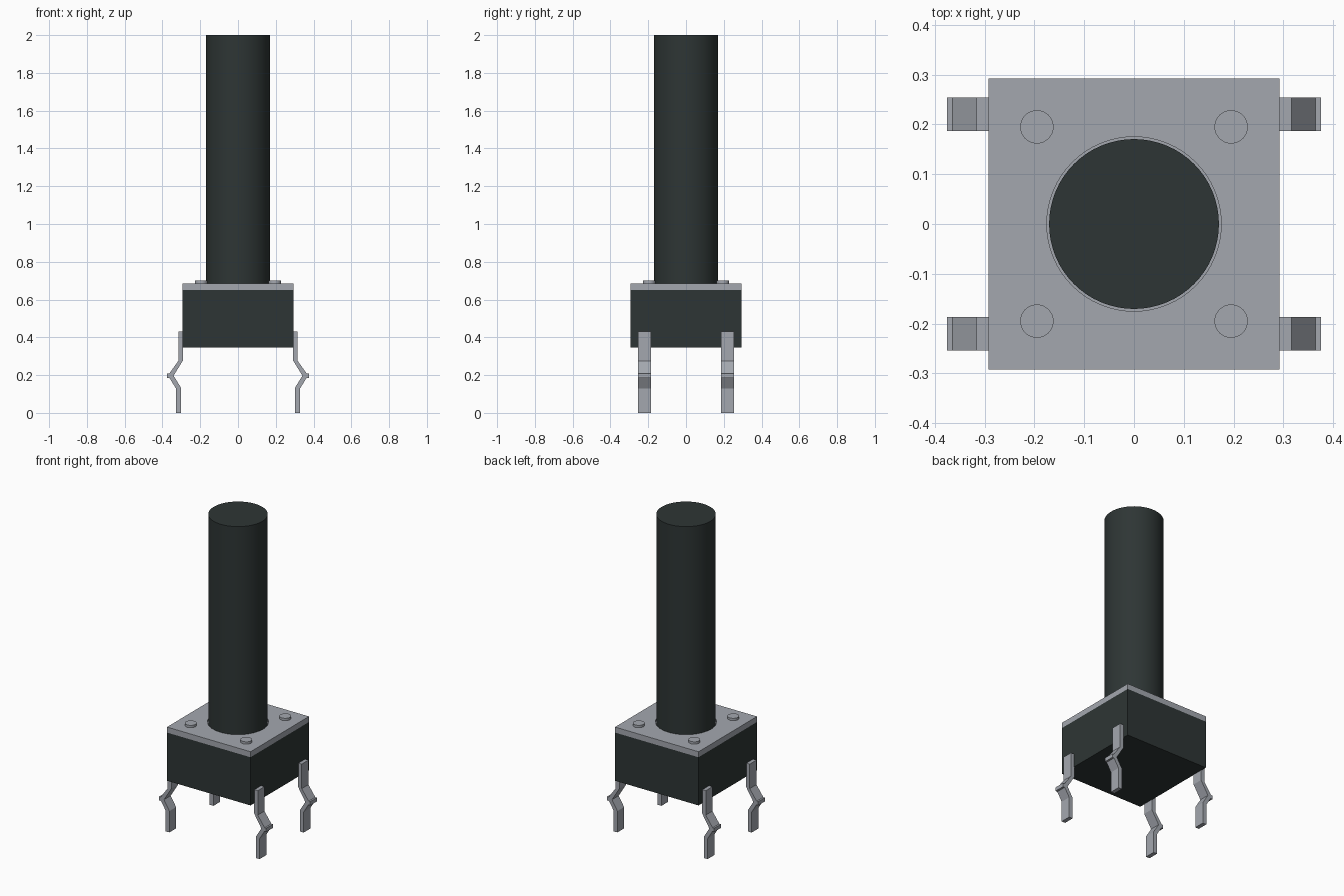
import bpy, bmesh, math

if "Cube" in bpy.data.objects:
    bpy.data.objects.remove(bpy.data.objects["Cube"])


def material(name, color):
    m = bpy.data.materials.new(name)
    m.diffuse_color = (*color, 1)
    m.use_nodes = True
    m.node_tree.nodes["Principled BSDF"].inputs["Base Color"].default_value = m.diffuse_color
    return m


black = material("black_plastic", (0.027, 0.036, 0.035))
metal = material("grey_metal", (0.37, 0.39, 0.43))


def box(name, half, z0, z1, mat):
    bpy.ops.mesh.primitive_cube_add(size=1, location=(0, 0, (z0 + z1) / 2))
    o = bpy.context.object
    o.name = name
    o.scale = (2 * half, 2 * half, z1 - z0)
    bpy.ops.object.transform_apply(location=True, scale=True)
    o.data.materials.append(mat)
    return o


def cylinder(name, r, x, y, z0, z1, mat, sides=64):
    bpy.ops.mesh.primitive_cylinder_add(vertices=sides, radius=r, depth=z1 - z0,
                                        location=(x, y, (z0 + z1) / 2))
    o = bpy.context.object
    o.name = name
    o.data.materials.append(mat)
    bpy.ops.object.shade_smooth_by_angle(angle=math.radians(30))
    return o


# Switch housing and metal cover with a shallow round seat for the plunger
box("housing", 0.2925, 0.345, 0.65, black)
cover = box("cover_plate", 0.2925, 0.65, 0.685, metal)
cutter = cylinder("seat_cutter", 0.175, 0, 0, 0.675, 0.75, metal)
cutter.hide_render = True
cutter.hide_set(True)
cut = cover.modifiers.new("seat", 'BOOLEAN')
cut.operation = 'DIFFERENCE'
cut.object = cutter

# Tall plunger
cylinder("plunger", 0.1705, 0, 0, 0.66, 2.0, black)

# Rivets at the cover corners
for sx in (-1, 1):
    for sy in (-1, 1):
        cylinder("rivet", 0.0335, sx * 0.195, sy * 0.195, 0.67, 0.70, metal, 32)

# Bent pin outline (x, z), extruded across its width
PIN = [(0.290, 0.43), (0.316, 0.43), (0.316, 0.275), (0.364, 0.208),
       (0.375, 0.208), (0.375, 0.184), (0.362, 0.184), (0.329, 0.13),
       (0.329, 0.0), (0.303, 0.0), (0.303, 0.135), (0.341, 0.197),
       (0.290, 0.28)]


def pin(sx, yc):
    bm = bmesh.new()
    face = bm.faces.new([bm.verts.new((sx * x, yc - 0.0335, z)) for x, z in PIN])
    ext = bmesh.ops.extrude_face_region(bm, geom=[face])
    verts = [v for v in ext["geom"] if isinstance(v, bmesh.types.BMVert)]
    bmesh.ops.translate(bm, verts=verts, vec=(0, 0.067, 0))
    bmesh.ops.recalc_face_normals(bm, faces=bm.faces)
    me = bpy.data.meshes.new("pin")
    bm.to_mesh(me)
    bm.free()
    me.materials.append(metal)
    bpy.context.collection.objects.link(bpy.data.objects.new("pin", me))


for sx in (-1, 1):
    for yc in (-0.22, 0.22):
        pin(sx, yc)
